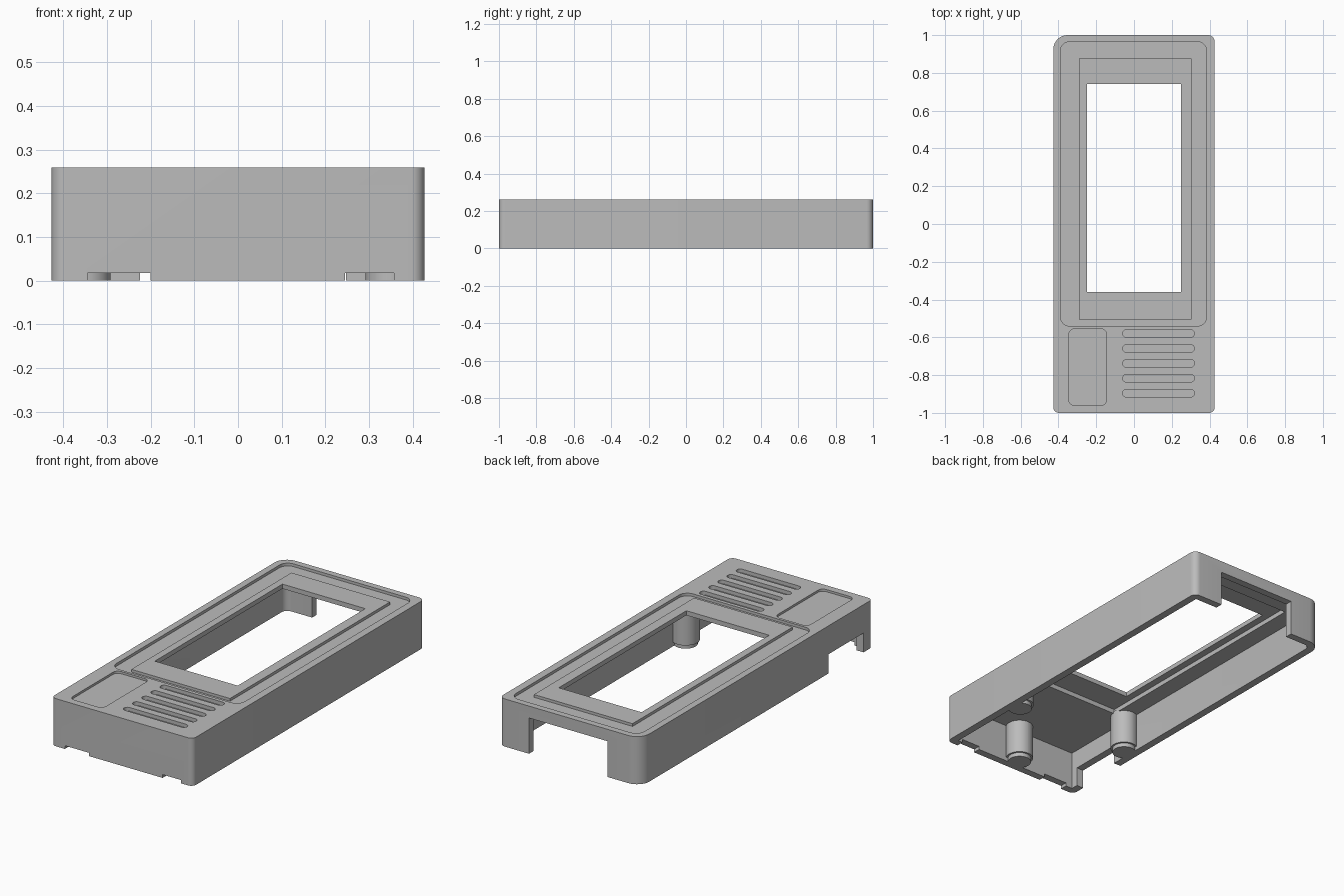
import bpy, bmesh
from math import pi, cos, sin, radians

if "Cube" in bpy.data.objects:
    bpy.data.objects.remove(bpy.data.objects["Cube"], do_unlink=True)

grey = bpy.data.materials.new("plain grey")
grey.use_nodes = True
tone = (0.5, 0.5, 0.5, 1)
grey.diffuse_color = tone
grey.node_tree.nodes["Principled BSDF"].inputs["Base Color"].default_value = tone


def prism(name, x0, x1, y0, y1, z0, z1, radii=0.0, steps=8):
    """Upright block; radii are for the -x-y, +x-y, +x+y, -x+y corners."""
    if not isinstance(radii, tuple):
        radii = (radii,) * 4
    corners = ((x0, y0, 1, 1), (x1, y0, -1, 1), (x1, y1, -1, -1), (x0, y1, 1, -1))
    bm = bmesh.new()
    ring = []
    for i, ((x, y, sx, sy), r) in enumerate(zip(corners, radii)):
        count = steps if r else 0
        for k in range(count + 1):
            a = pi + i * pi / 2 + (k / count * pi / 2 if count else 0)
            ring.append(bm.verts.new((x + sx * r + r * cos(a), y + sy * r + r * sin(a), z0)))
    face = bm.faces.new(ring)
    top = bmesh.ops.extrude_face_region(bm, geom=[face])["geom"]
    for v in top:
        if isinstance(v, bmesh.types.BMVert):
            v.co.z = z1
    bmesh.ops.recalc_face_normals(bm, faces=bm.faces)
    mesh = bpy.data.meshes.new(name)
    bm.to_mesh(mesh)
    bm.free()
    mesh.materials.append(grey)
    ob = bpy.data.objects.new(name, mesh)
    bpy.context.collection.objects.link(ob)
    return ob


def activate(ob):
    bpy.ops.object.select_all(action="DESELECT")
    ob.select_set(True)
    bpy.context.view_layer.objects.active = ob


def cut(target, cutter):
    mod = target.modifiers.new("cut", "BOOLEAN")
    mod.operation = "DIFFERENCE"
    mod.solver = "EXACT"
    mod.object = cutter
    activate(target)
    bpy.ops.object.modifier_apply(modifier=mod.name)
    bpy.data.objects.remove(cutter, do_unlink=True)


# Hollow shell, open underneath
H = 0.26
shell = prism("case_shell", -0.427, 0.427, -1, 1, 0, H, (0.03, 0.03, 0.035, 0.075))
cut(shell, prism("cavity", -0.385, 0.385, -0.96, 0.96, -0.1, 0.21, (0, 0, 0, 0.035)))

# Sunken bezel around a raised screen frame
bezel = prism("bezel_recess", -0.39, 0.385, -0.54, 0.965, H - 0.015, H + 0.1, 0.05)
cut(bezel, prism("frame", -0.29, 0.305, -0.505, 0.875, 0.1, H + 0.2))
cut(shell, bezel)
cut(shell, prism("screen_pocket", -0.289, 0.304, -0.504, 0.874, 0.1, 0.235))
cut(shell, prism("screen_window", -0.25, 0.25, -0.36, 0.74, 0.1, H + 0.1))

# Label pad and grille slots
cut(shell, prism("label_pad", -0.345, -0.145, -0.96, -0.555, H - 0.012, H + 0.1, 0.03))
for i in range(5):
    y = -0.58 - i * 0.079
    cut(shell, prism("grille_slot", -0.06, 0.32, y - 0.02, y + 0.02, H - 0.02, H + 0.1, 0.0199))

# Openings in the back wall, the side wall and the front lip
cut(shell, prism("back_opening", -0.225, 0.247, 0.9, 1.1, -0.1, 0.195))
cut(shell, prism("side_notch", -0.5, -0.35, -0.92, -0.62, -0.1, 0.105))
for x0, x1 in ((-0.345, -0.2), (0.245, 0.357)):
    cut(shell, prism("front_notch", x0, x1, -1.1, -0.94, -0.1, 0.018))

# Screw posts with a narrower tip
parts = [shell]
for label, x, y in (("left", 0.352, -0.5), ("right", -0.352, -0.5), ("front", 0, -0.925)):
    for part, r, z0, z1 in (("post", 0.07, 0.022, 0.22), ("post_tip", 0.06, 0, 0.03)):
        parts.append(prism(f"{label}_{part}", x - r, x + r, y - r, y + r, z0, z1, r * 0.999, 10))

for ob in parts:
    activate(ob)
    bpy.ops.object.shade_smooth_by_angle(angle=radians(30))
